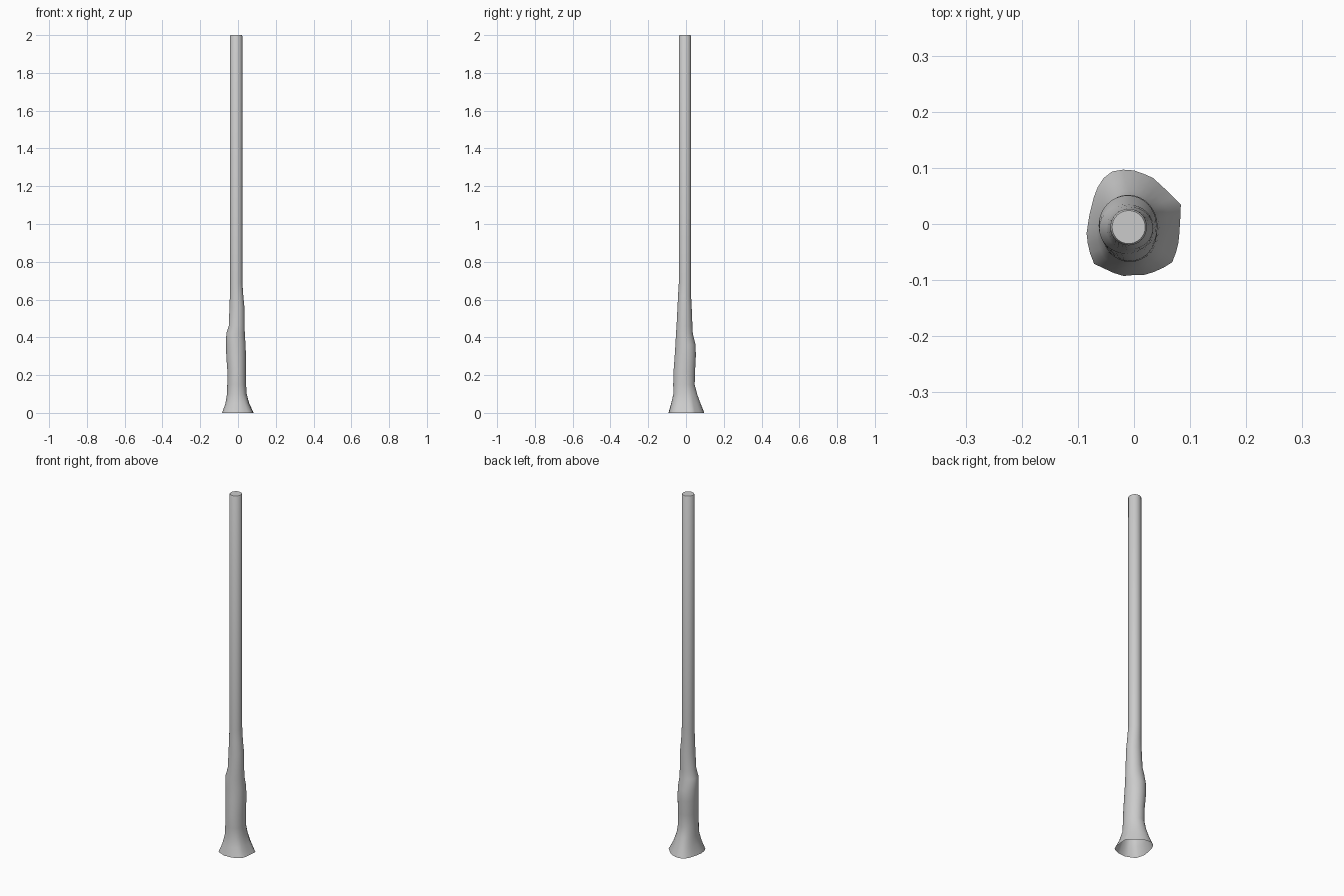
import bpy, bmesh, math

if "Cube" in bpy.data.objects:
    bpy.data.objects.remove(bpy.data.objects["Cube"])

SIDES = 32

# Irregular flared foot outline, seen from above
FOOT = [(.084, .034), (.08, -.03), (.071, -.066), (.059, -.075), (.023, -.091),
        (.004, -.09), (-.014, -.094), (-.037, -.087), (-.071, -.071),
        (-.08, -.048), (-.085, -.02), (-.08, .014), (-.071, .05), (-.061, .075),
        (-.043, .093), (-.0125, .098), (.007, .094), (.034, .082), (.057, .061)]

# Sections: height, x min, x max, y min, y max, share of foot outline
SECTIONS = [
    (.05, -.067, .061, -.081, .077, .7),
    (.10, -.059, .047, -.068, .059, .35),
    (.15, -.057, .043, -.068, .046, .1),
    (.22, -.056, .042, -.066, .048, 0),
    (.30, -.062, .042, -.060, .052, 0),
    (.36, -.063, .040, -.056, .051, 0),
    (.42, -.062, .036, -.053, .036, 0),
    (.46, -.049, .035, -.050, .034, 0),
    (.56, -.045, .034, -.045, .030, 0),
    (.62, -.043, .028, -.042, .027, 0),
    (.69, -.042, .023, -.038, .027, 0),
    (1.995, -.042, .023, -.038, .027, 0),
    (2.0, -.039, .020, -.035, .024, 0)]


def foot_point(angle):
    """Point where a ray from the centre meets the foot outline."""
    dx, dy = math.cos(angle), math.sin(angle)
    for (ax, ay), (bx, by) in zip(FOOT, FOOT[1:] + FOOT[:1]):
        ex, ey = bx - ax, by - ay
        det = dx * ey - dy * ex
        if abs(det) < 1e-9:
            continue
        r = (ax * ey - ay * ex) / det
        s = (ax * dy - ay * dx) / det
        if r > 0 and -1e-6 <= s <= 1 + 1e-6:
            return r * dx, r * dy
    return .09 * dx, .09 * dy


def section_ring(bm, z, x0, x1, y0, y1, share):
    ring = []
    for i in range(SIDES):
        a = math.tau * i / SIDES
        fx, fy = foot_point(a)
        cx, cy, rx, ry = (x0 + x1) / 2, (y0 + y1) / 2, (x1 - x0) / 2, (y1 - y0) / 2
        ux = (1 - share) * math.cos(a) + share * fx / .085
        uy = (1 - share) * math.sin(a) + share * fy / .096
        ring.append(bm.verts.new((cx + rx * ux, cy + ry * uy, z)))
    return ring


# Pole with swollen sleeve and open flared foot
bm = bmesh.new()
angles = [math.tau * i / SIDES for i in range(SIDES)]
rings = [[bm.verts.new((*foot_point(a), 0)) for a in angles]]
rings += [section_ring(bm, *s) for s in SECTIONS]
for low, high in zip(rings, rings[1:]):
    for i in range(SIDES):
        j = (i + 1) % SIDES
        bm.faces.new((low[i], low[j], high[j], high[i]))
bm.faces.new(rings[-1])

mesh = bpy.data.meshes.new("pole")
bm.to_mesh(mesh)
bm.free()
pole = bpy.data.objects.new("pole", mesh)
bpy.context.collection.objects.link(pole)
bpy.context.view_layer.objects.active = pole
pole.select_set(True)
bpy.ops.object.shade_smooth_by_angle(angle=math.radians(40))
